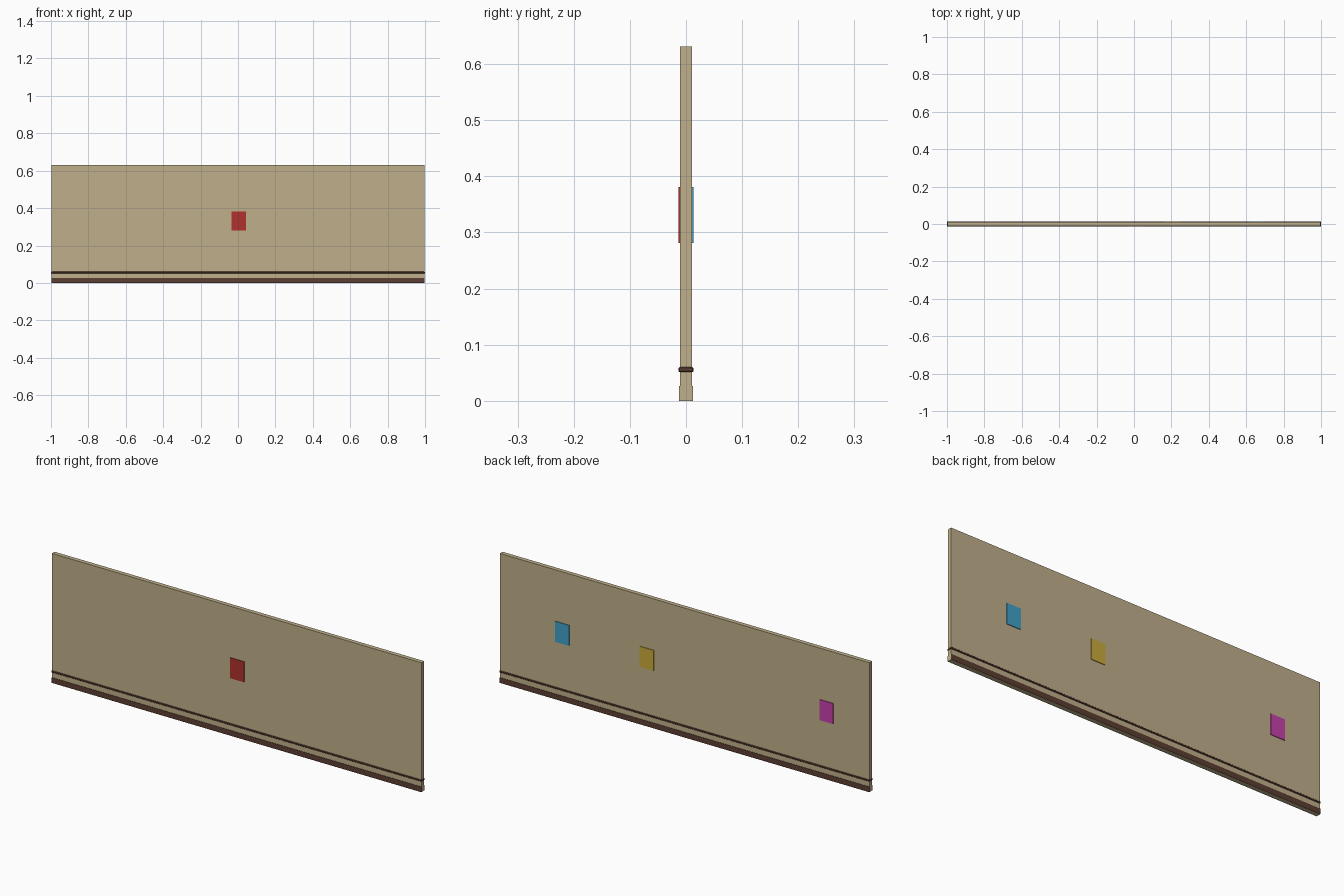
import bpy

if "Cube" in bpy.data.objects:
    bpy.data.objects.remove(bpy.data.objects["Cube"])


def linear(c):
    c /= 255
    return c / 12.92 if c <= 0.04045 else ((c + 0.055) / 1.055) ** 2.4


def material(name, r, g, b):
    m = bpy.data.materials.new(name)
    m.diffuse_color = (linear(r), linear(g), linear(b), 1)
    m.use_nodes = True
    m.node_tree.nodes["Principled BSDF"].inputs["Base Color"].default_value = m.diffuse_color
    return m


tan = material("tan", 192, 176, 139)
brown = material("dark brown", 92, 62, 50)
red = material("red", 175, 50, 46)
blue = material("blue", 64, 160, 200)
yellow = material("yellow", 203, 170, 60)
magenta = material("magenta", 198, 64, 172)


def box(name, x, y, z, *mats):
    """Box from (min, max) ranges on each axis."""
    bpy.ops.mesh.primitive_cube_add(size=1)
    ob = bpy.context.object
    ob.name = name
    for v in ob.data.vertices:
        v.co = [r[0] if c < 0 else r[1] for c, r in zip(v.co, (x, y, z))]
    for m in mats:
        ob.data.materials.append(m)
    ob.data.update()
    return ob


# Wall panel
box("wall_panel", (-0.998, 0.998), (-0.0105, 0.0105), (0.02, 0.631), tan)

# Skirting: brown on the long faces, tan on ends and underside
skirting = box("skirting", (-0.998, 0.998), (-0.0122, 0.0122), (0, 0.026), tan, brown)
for p in skirting.data.polygons:
    p.material_index = 1 if abs(p.normal.y) > 0.5 or p.normal.z > 0.5 else 0

# Trim rail with softened edges
rail = box("trim_rail", (-1, 1), (-0.0135, 0.0135), (0.051, 0.06), brown)
bev = rail.modifiers.new("soft_edges", "BEVEL")
bev.width = 0.002
bev.segments = 1

# Small coloured plates: one on the front, three on the back
for name, x, side, mat in (
    ("front_plate_red", 0.004, -1, red),
    ("back_plate_blue", 0.66, 1, blue),
    ("back_plate_yellow", 0.203, 1, yellow),
    ("back_plate_magenta", -0.767, 1, magenta),
):
    y = sorted((side * 0.01, side * 0.0137))
    box(name, (x - 0.0375, x + 0.0375), y, (0.281, 0.381), mat)
